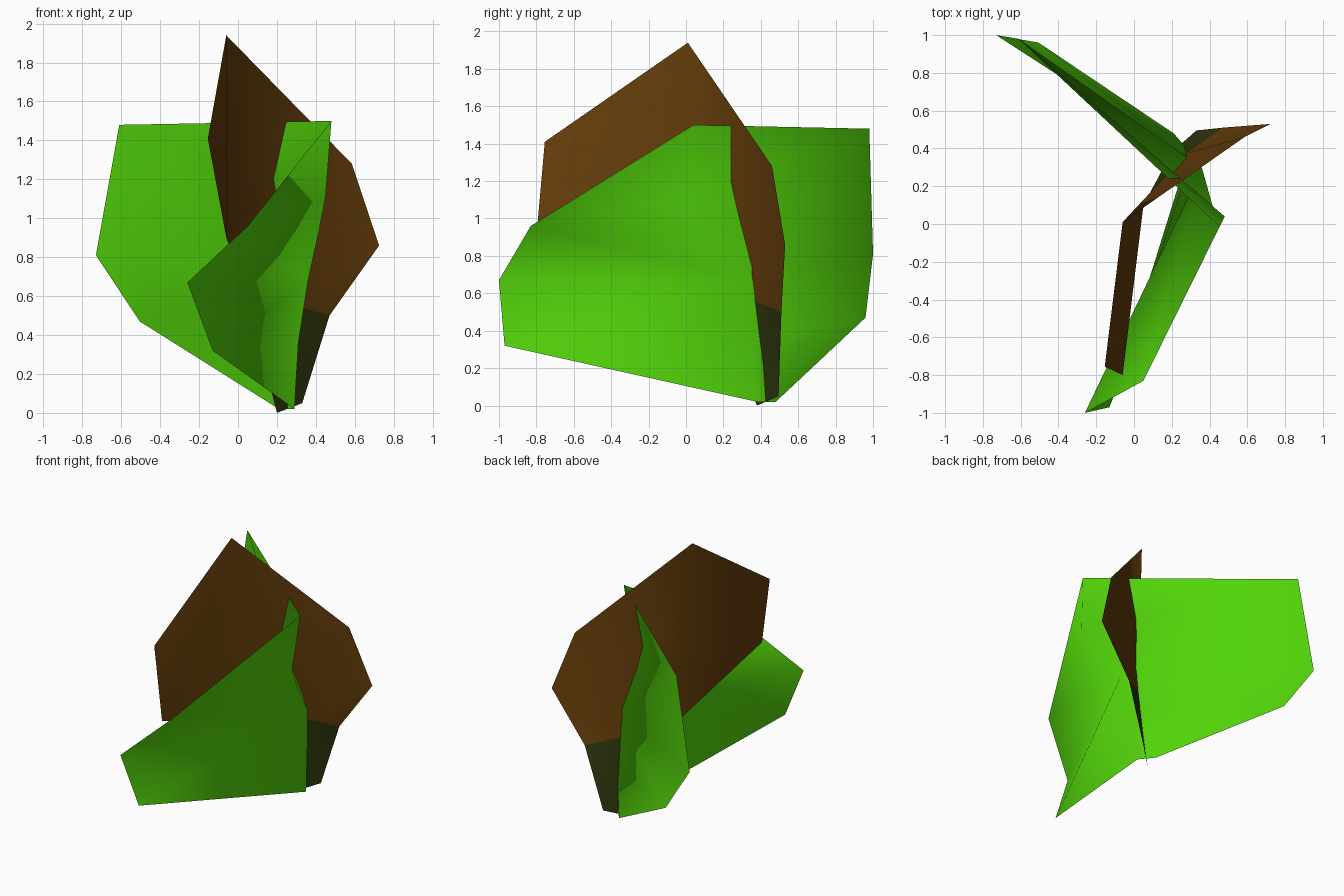
import bpy
import bmesh

cube = bpy.data.objects.get("Cube")
if cube:
    bpy.data.objects.remove(cube, do_unlink=True)


def material(name, rgb):
    mat = bpy.data.materials.new(name)
    mat.use_nodes = True
    color = (*rgb, 1)
    mat.diffuse_color = color
    bsdf = mat.node_tree.nodes["Principled BSDF"]
    bsdf.inputs["Base Color"].default_value = color
    bsdf.inputs["Roughness"].default_value = 1
    bsdf.inputs["Specular IOR Level"].default_value = 0
    return mat


green = material("fresh_green", (0.085, 0.66, 0.003))
brown = material("dry_brown", (0.13, 0.047, 0.003))
olive = material("dark_olive", (0.027, 0.037, 0.004))


def sheet(name, points, groups, mats):
    """Thin smooth sheet; each group of named triangles takes one material."""
    bm = bmesh.new()
    verts = {key: bm.verts.new(p) for key, p in points.items()}
    for index, group in enumerate(groups):
        for keys in group:
            face = bm.faces.new([verts[k] for k in keys.split()])
            face.material_index = index
    mesh = bpy.data.meshes.new(name)
    bm.to_mesh(mesh)
    bm.free()
    for mat in mats:
        mesh.materials.append(mat)
    for poly in mesh.polygons:
        poly.use_smooth = True
    obj = bpy.data.objects.new(name, mesh)
    bpy.context.collection.objects.link(obj)


# Green leaf, bent along a spine (a = top, f = base) into two wings
green_points = {
    "a": (0.48, 0.04, 1.5),
    "b": (0.45, -0.01, 1.11),
    "c": (0.415, 0.1, 0.93),
    "d": (0.36, 0.295, 0.68),
    "e": (0.31, 0.365, 0.36),
    "f": (0.29, 0.38, 0.02),
    "front_top": (0.05, -0.83, 0.96),
    "front_tip": (-0.26, -1.0, 0.67),
    "front_low": (-0.13, -0.97, 0.32),
    "rear_top": (-0.61, 0.98, 1.48),
    "rear_tip": (-0.73, 1.0, 0.81),
    "rear_low": (-0.505, 0.96, 0.47),
    "rear_foot": (0.21, 0.48, 0.02),
}
front_wing = ["a front_top b", "b front_top c", "c front_top d",
              "d front_top front_tip", "d front_tip front_low",
              "d front_low e", "e front_low f"]
rear_wing = ["a b rear_top", "b c rear_top", "c d rear_top",
             "d rear_tip rear_top", "d rear_low rear_tip", "d e rear_low",
             "e rear_foot rear_low", "e f rear_foot"]
sheet("green_leaf", green_points, [front_wing + rear_wing], [green])

# Brown leaf, folded along its middle, with an olive stalk at its base
brown_points = {
    "apex": (-0.06, 0.01, 1.94),
    "front_top": (-0.155, -0.755, 1.41),
    "front_low": (-0.06, -0.8, 0.9),
    "fold_low": (0.05, 0.1, 0.59),
    "middle": (0.28, 0.375, 0.556),
    "side_low": (0.47, 0.51, 0.5),
    "side_tip": (0.725, 0.53, 0.86),
    "side_top": (0.585, 0.46, 1.28),
    "foot_inner": (0.2, 0.38, 0.0),
    "foot_outer": (0.33, 0.495, 0.05),
}
blade = ["apex front_top front_low", "apex front_low fold_low",
         "apex fold_low middle", "apex middle side_top",
         "side_top middle side_tip", "middle side_low side_tip"]
stalk = ["fold_low foot_inner middle", "middle foot_inner foot_outer",
         "middle foot_outer side_low"]
sheet("brown_leaf", brown_points, [blade, stalk], [brown, olive])
